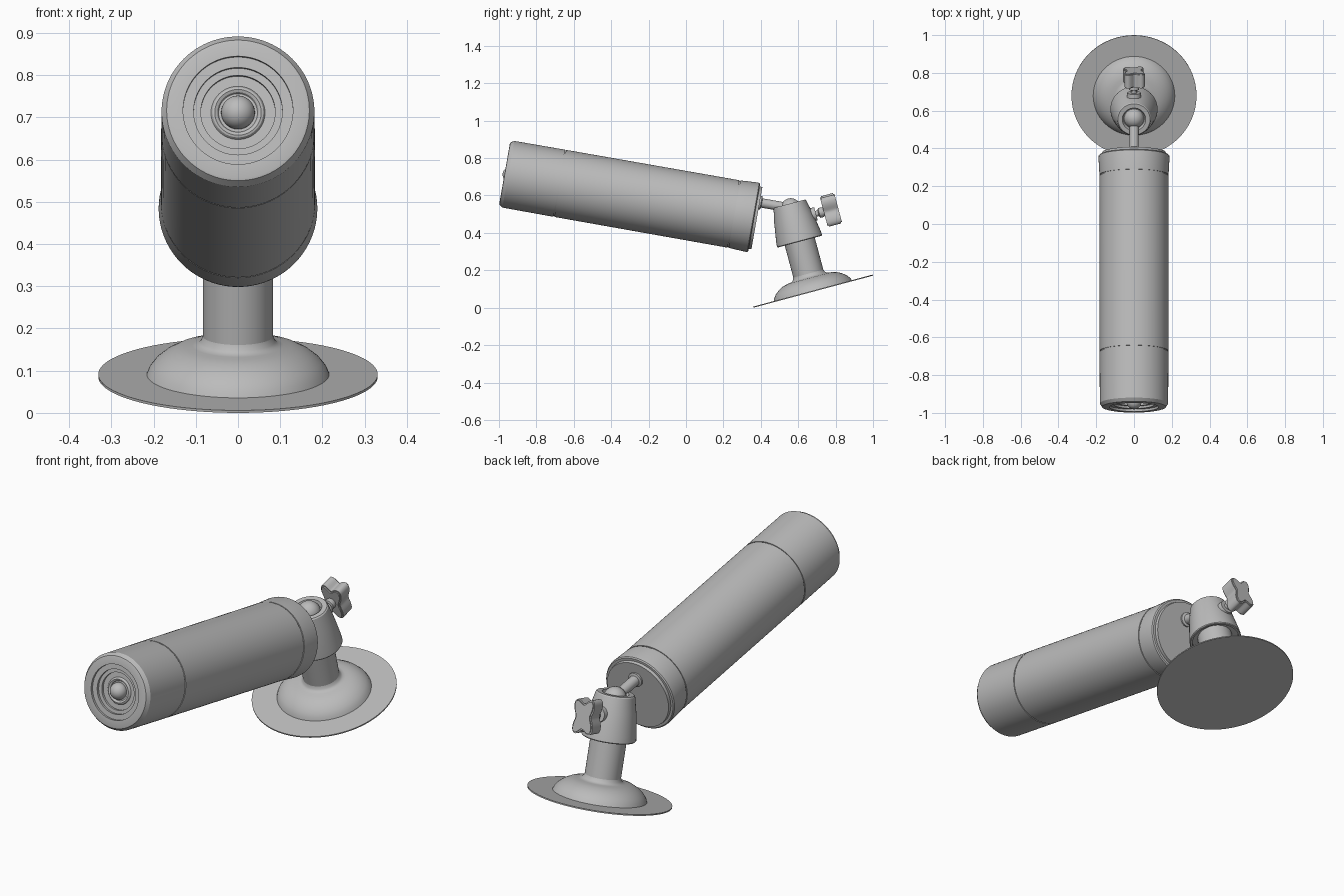
import bpy, bmesh, math
from mathutils import Matrix, Vector

cube = bpy.data.objects.get("Cube")
if cube:
    bpy.data.objects.remove(cube, do_unlink=True)

grey = bpy.data.materials.new("grey")
grey.use_nodes = True
COLOR = (0.5, 0.5, 0.5, 1)
grey.diffuse_color = COLOR
grey.node_tree.nodes["Principled BSDF"].inputs["Base Color"].default_value = COLOR


def frame(y, z, degrees):
    return Matrix.Translation((0, y, z)) @ Matrix.Rotation(math.radians(degrees), 4, 'X')


def finish(name, bm, matrix, angle=30):
    bmesh.ops.remove_doubles(bm, verts=bm.verts, dist=1e-5)
    bmesh.ops.recalc_face_normals(bm, faces=bm.faces)
    mesh = bpy.data.meshes.new(name)
    bm.to_mesh(mesh)
    bm.free()
    mesh.materials.append(grey)
    mesh.transform(matrix)
    ob = bpy.data.objects.new(name, mesh)
    bpy.context.collection.objects.link(ob)
    bpy.ops.object.select_all(action='DESELECT')
    ob.select_set(True)
    bpy.context.view_layer.objects.active = ob
    bpy.ops.object.shade_smooth_by_angle(angle=math.radians(angle))
    return ob


def lathe(name, profile, matrix, steps=64):
    """Revolve (radius, height) points around the local z axis."""
    bm = bmesh.new()
    verts = [bm.verts.new((r, 0, h)) for r, h in profile]
    edges = [bm.edges.new(pair) for pair in zip(verts, verts[1:])]
    bmesh.ops.spin(bm, geom=verts + edges, cent=(0, 0, 0), axis=(0, 0, 1),
                   angle=2 * math.pi, steps=steps, use_merge=True)
    return finish(name, bm, matrix)


def ball(name, radius, matrix):
    bm = bmesh.new()
    bmesh.ops.create_uvsphere(bm, u_segments=32, v_segments=16, radius=radius)
    return finish(name, bm, matrix)


def groove(r, h, w=0.003, d=0.004):
    return [(r, h - w), (r - d, h - w), (r - d, h + w), (r, h + w)]


# Local frames: z runs up the tilted stand, and backwards along the tube
stand = frame(0.68, 0.0857, 15)
tube = frame(-0.97, 0.717, -100)
screw = stand @ Matrix.Translation((0, 0, 0.398)) @ Matrix.Rotation(math.radians(-90), 4, 'X')

# Tilted stand
lathe("base_plate", [(0, 0), (0.331, 0), (0.331, 0.006), (0, 0.006)], stand, 96)
lathe("base_dome", [(0.217, 0.004), (0.21, 0.02), (0.196, 0.038), (0.175, 0.055),
                    (0.15, 0.068), (0.125, 0.075), (0.108, 0.077), (0.096, 0.08),
                    (0.088, 0.087), (0.083, 0.1)], stand)
lathe("stem", [(0, 0.05), (0.083, 0.05), (0.083, 0.32), (0, 0.32)], stand)
lathe("joint_cap", [(0, 0.3), (0.112, 0.3), (0.112, 0.277), (0.122, 0.277), (0.125, 0.281),
                    (0.122, 0.31), (0.106, 0.41), (0.09, 0.482), (0.085, 0.487),
                    (0.062, 0.487), (0.055, 0.47), (0, 0.47)], stand)

# Clamp screw with a four-lobed knob
lathe("screw_boss", [(0, 0.05), (0.042, 0.05), (0.036, 0.122), (0, 0.122)], screw, 32)
lathe("clamp_screw", [(0, 0.1), (0.016, 0.1), (0.016, 0.135), (0.027, 0.14),
                      (0.027, 0.155), (0.02, 0.175), (0, 0.175)], screw, 32)
bm = bmesh.new()
ring = []
for i in range(64):
    a = 2 * math.pi * i / 64
    r = 0.068 + 0.017 * math.cos(4 * (a - math.radians(50)))
    ring.append(bm.verts.new((0.82 * r * math.cos(a), 1.2 * r * math.sin(a), 0.165)))
face = bm.faces.new(ring)
top = bmesh.ops.extrude_face_region(bm, geom=[face])["geom"]
bmesh.ops.translate(bm, verts=[v for v in top if isinstance(v, bmesh.types.BMVert)],
                    vec=Vector((0, 0, 0.08)))
knob = [e for e in bm.edges if abs(e.verts[0].co.z - e.verts[1].co.z) < 1e-6]
bmesh.ops.bevel(bm, geom=knob, offset=0.006, segments=2, affect='EDGES')
finish("clamp_knob", bm, screw, 40)

# Tube: chamfered nose with a stepped recess, seams and a flared rear collar
nose = [(0, 0.036), (0.046, 0.036), (0.049, 0.031), (0.055, 0.028), (0.06, 0.03),
        (0.064, 0.036), (0.088, 0.036), (0.088, 0.024), (0.105, 0.024),
        (0.105, 0.012), (0.13, 0.012), (0.13, 0), (0.163, 0), (0.169, 0.002),
        (0.181, 0.02)]
rear = [(0.188, 1.34), (0.187, 1.35), (0.182, 1.355), (0.17, 1.355),
        (0.168, 1.37), (0, 1.37)]
lathe("tube_body", nose + groove(0.182, 0.299) + groove(0.183, 1.245) + rear, tube, 96)
ball("nose_dome", 0.04, tube @ Matrix.Translation((0, 0, 0.03)))

# Off-centre mounting rod ending in the ball joint
rod = tube @ Matrix.Translation((0, -0.084, 0))
lathe("mount_rod", [(0, 1.36), (0.036, 1.36), (0.036, 1.378), (0.025, 1.382),
                    (0.025, 1.53), (0, 1.53)], rod, 32)
ball("joint_ball", 0.053, rod @ Matrix.Translation((0, 0, 1.539)))
